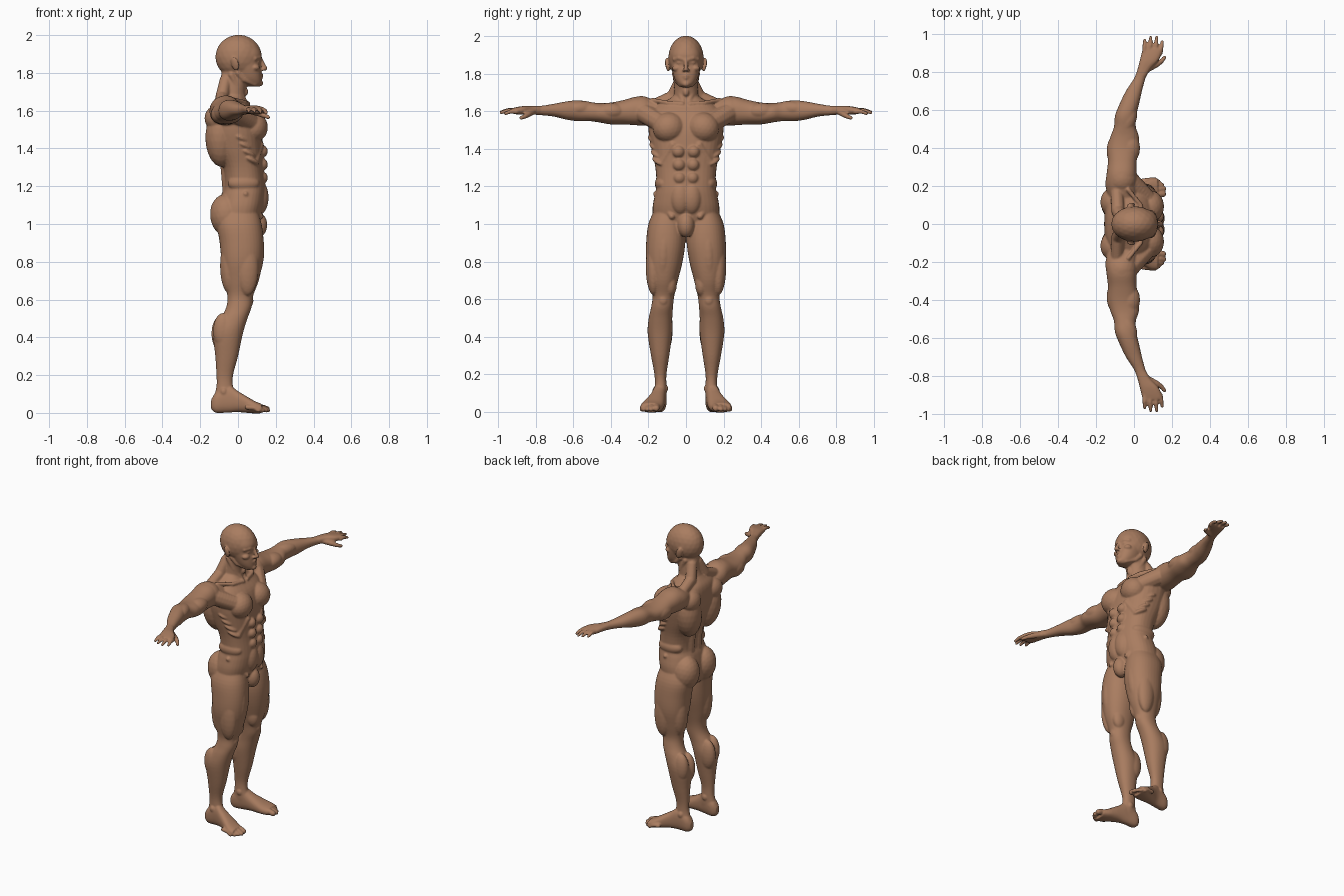
import bpy, bmesh, math
from mathutils import Matrix, Vector, Euler

bm = bmesh.new()
AXES = {'x': (1, 2, 0), 'y': (0, 2, 1), 'z': (0, 1, 2)}   # axes of a, b, t


def catmull(p, q, r, s, u):
    return tuple(0.5 * (2 * b + (c - a) * u + (2 * a - 5 * b + 4 * c - d) * u * u
                        + (3 * b - a - 3 * c + d) * u ** 3) for a, b, c, d in zip(p, q, r, s))


def loft(axis, secs, side=1, power=2.2, n=36, sub=4):
    """Closed tube through sections (t, a0, a1, b0, b1) with rounded outlines."""
    ext = [secs[0]] + secs + [secs[-1]]
    fine = [catmull(*ext[i:i + 4], k / sub) for i in range(len(secs) - 1) for k in range(sub)]
    fine.append(secs[-1])
    ia, ib, it = AXES[axis]
    rings = []
    for t, a0, a1, b0, b1 in fine:
        ring = []
        for k in range(n):
            c, s = math.cos(math.tau * k / n), math.sin(math.tau * k / n)
            co = [0, 0, 0]
            co[ia] = (a0 + a1) / 2 + (a1 - a0) / 2 * math.copysign(abs(c) ** (2 / power), c)
            co[ib] = (b0 + b1) / 2 + (b1 - b0) / 2 * math.copysign(abs(s) ** (2 / power), s)
            co[it] = t
            co[1] *= side
            ring.append(bm.verts.new(co))
        rings.append(ring)
    for r, q in zip(rings, rings[1:]):
        for k in range(n):
            bm.faces.new((r[k], r[(k + 1) % n], q[(k + 1) % n], q[k]))
    bm.faces.new(rings[0])
    bm.faces.new(rings[-1])


def blob(c, r, side=1, rot=(0, 0, 0)):
    """Ellipsoid muscle; rotation in degrees, mirrored with the side."""
    e = Euler((math.radians(rot[0]) * side, math.radians(rot[1]), math.radians(rot[2]) * side))
    m = (Matrix.Translation((c[0], c[1] * side, c[2])) @ e.to_matrix().to_4x4()
         @ Matrix.Diagonal((*r, 1)))
    bmesh.ops.create_icosphere(bm, subdivisions=3, radius=1, matrix=m)


def chain(pts, side=1):
    """Tapering rounded rod through points (x, y, z, r)."""
    for p, q in zip(pts, pts[1:]):
        p, q = Vector(p), Vector(q)
        steps = max(2, int((q - p).length / (0.35 * min(p[3], q[3]))))
        for k in range(steps + 1):
            x, y, z, r = p.lerp(q, k / steps)
            m = Matrix.Translation((x, y * side, z))
            bmesh.ops.create_icosphere(bm, subdivisions=2, radius=r, matrix=m)


# torso and neck
loft('z', [(z, x0, x1, -w, w) for z, x0, x1, w in [
    (0.95, -.09, .08, .09), (1.0, -.11, .11, .165), (1.08, -.105, .135, .178),
    (1.15, -.09, .145, .167), (1.2, -.075, .145, .157), (1.3, -.085, .135, .163),
    (1.4, -.13, .133, .183), (1.5, -.155, .125, .2), (1.58, -.155, .10, .195),
    (1.63, -.145, .06, .16), (1.665, -.12, .035, .09), (1.69, -.1, .03, .06)]], power=2.4)
loft('z', [(z, x0, x1, -w, w) for z, x0, x1, w in [
    (1.6, -.13, .04, .085), (1.66, -.115, .037, .069), (1.72, -.094, .042, .063),
    (1.78, -.09, .06, .062), (1.84, -.08, .05, .06)]])

# head: skull, face, nose, lips, chin
blob((.003, 0, 1.885), (.123, .094, .117))
loft('z', [(z, x0, x1, -w, w) for z, x0, x1, w in [
    (1.727, .06, .112, .022), (1.742, .02, .124, .042), (1.77, -.01, .126, .06),
    (1.81, -.03, .123, .072), (1.855, -.06, .116, .081), (1.9, -.07, .125, .083),
    (1.945, -.06, .105, .07)]], power=2.3)
chain([(.121, 0, 1.872, .010), (.133, 0, 1.845, .011), (.144, 0, 1.823, .0125)])
blob((.116, 0, 1.745), (.018, .022, .016))
blob((.105, 0, .995), (.05, .046, .067))          # groin
blob((.04, 0, 1.70), (.014, .016, .022))          # throat

LEG = [(1.08, -.09, .10, .03, .165), (1.0, -.11, .125, .008, .2), (.9, -.097, .136, .004, .212),
       (.8, -.087, .13, .018, .212), (.7, -.072, .11, .043, .194), (.62, -.056, .08, .062, .178),
       (.56, -.062, .072, .069, .185), (.5, -.092, .05, .073, .198), (.42, -.13, .026, .073, .204),
       (.3, -.12, 0, .089, .186), (.2, -.114, -.026, .104, .168), (.14, -.114, -.026, .104, .166),
       (.08, -.128, -.005, .104, .17), (.03, -.135, 0, .11, .17)]
FOOT = [(-.142, .12, .155, .02, .07), (-.115, .104, .172, 0, .11), (-.05, .106, .178, .002, .145),
        (0, .11, .195, .004, .115), (.05, .115, .22, 0, .085), (.09, .122, .24, -.003, .062),
        (.125, .135, .24, -.002, .048)]
ARM = [(.12, -.13, .02, 1.54, 1.64), (.2, -.15, .012, 1.525, 1.668), (.26, -.145, .014, 1.525, 1.678),
       (.33, -.137, .014, 1.53, 1.66), (.4, -.138, .024, 1.53, 1.646), (.46, -.124, .026, 1.54, 1.643),
       (.51, -.106, .01, 1.547, 1.649), (.57, -.1, .012, 1.547, 1.658), (.63, -.077, .026, 1.554, 1.653),
       (.7, -.043, .042, 1.571, 1.64), (.76, -.004, .058, 1.578, 1.63), (.8, .014, .072, 1.581, 1.627)]
HAND = [(.78, .008, .066, 1.581, 1.628), (.82, .02, .09, 1.583, 1.628), (.86, .03, .128, 1.582, 1.628),
        (.9, .04, .146, 1.583, 1.622), (.925, .047, .15, 1.588, 1.616)]

for s in (1, -1):
    # limbs
    loft('z', LEG, s)
    loft('x', FOOT, s, 2.4)
    loft('y', ARM, s)
    loft('y', HAND, s, 2.6)
    # fingers and thumb
    for x0, x1, tip, z in [(.055, .056, .968, 1.606), (.082, .088, .983, 1.605),
                           (.112, .12, .984, 1.602), (.139, .149, .96, 1.597)]:
        chain([(x0, .9, z, .013), ((x0 + x1) / 2, (.9 + tip) / 2, z + .002, .012),
               (x1, tip, z - .009, .0095)], s)
    chain([(.07, .815, 1.598, .018), (.118, .84, 1.583, .0165), (.145, .858, 1.572, .013),
           (.161, .878, 1.564, .0105)], s)
    # toes
    for x, y, r in [(.152, .158, .018), (.158, .186, .0135), (.147, .206, .0125),
                    (.13, .223, .012), (.108, .236, .0115)]:
        chain([(x - .06, y - .008, .03, r * 1.2), (x - .022, y - .002, .027, r), (x, y, r + .001, r)], s)
    # face: brow, eye, cheek, nostril, lips, ear, jaw
    chain([(.117, .014, 1.876, .010), (.112, .036, 1.883, .011), (.09, .062, 1.876, .011)], s)
    blob((.104, .034, 1.858), (.012, .016, .009), s)
    blob((.09, .048, 1.828), (.026, .026, .018), s, (0, 0, 25))
    blob((.131, .012, 1.818), (.011, .009, .008), s)
    chain([(.129, 0, 1.791, .0065), (.12, .02, 1.786, .005)], s)
    chain([(.127, 0, 1.776, .0075), (.118, .018, 1.781, .005)], s)
    blob((-.016, .098, 1.848), (.022, .011, .038), s, (-12, -10, 25))
    chain([(.0, .06, 1.80, .016), (.03, .052, 1.765, .014), (.09, .028, 1.742, .014)], s)
    # neck cords, upper back slope, collarbone
    chain([(-.035, .056, 1.79, .017), (.0, .045, 1.72, .016), (.038, .014, 1.65, .012)], s)
    chain([(-.065, .03, 1.76, .034), (-.085, .07, 1.675, .036), (-.09, .17, 1.632, .034)], s)
    chain([(.052, .02, 1.638, .013), (.035, .1, 1.645, .012), (-.03, .18, 1.66, .012)], s)
    # chest and shoulder
    blob((.078, .09, 1.512), (.08, .088, .082), s, (-10, 0, -14))
    chain([(.06, .14, 1.54, .052), (-.035, .24, 1.6, .055)], s)
    blob((-.065, .238, 1.605), (.082, .085, .076), s)
    # belly blocks, ribs, flank
    for z, y in ((1.385, .04), (1.315, .037), (1.245, .034)):
        blob((.125, y, z), (.033, .034, .034), s, (0, 0, -10))
    blob((.115, .03, 1.14), (.047, .055, .09), s)
    for k in range(4):
        blob((.075 - .018 * k, .148 + .008 * k, 1.335 + .038 * k), (.045, .026, .015), s, (0, 25, -35))
    chain([(.115, .07, 1.42, .022), (.09, .125, 1.33, .022)], s)
    blob((.03, .122, 1.215), (.085, .044, .045), s)
    chain([(.04, .162, 1.16, .014), (.12, .075, 1.04, .016)], s)
    # back: lats, shoulder blade, spine cords, seat
    blob((-.09, .1, 1.45), (.082, .088, .15), s, (-8, 0, 20))
    blob((-.115, .115, 1.56), (.062, .075, .068), s)
    chain([(-.115, .035, 1.5, .042), (-.06, .037, 1.32, .036), (-.05, .037, 1.18, .034)], s)
    blob((-.058, .088, 1.045), (.09, .087, .115), s, (0, -8, 0))
    # upper arm and forearm muscles
    blob((-.022, .4, 1.6), (.054, .08, .046), s)
    blob((-.098, .385, 1.582), (.046, .085, .05), s)
    blob((-.03, .55, 1.615), (.042, .085, .04), s, (0, 0, -18))
    # thigh, knee, calf, ankle
    blob((.075, .12, .83), (.063, .05, .16), s, (3, 6, 0))
    blob((.05, .172, .77), (.06, .042, .15), s)
    blob((.052, .082, .685), (.045, .034, .07), s)
    blob((-.045, .13, .78), (.05, .055, .15), s)
    blob((.055, .122, .595), (.027, .03, .036), s)
    blob((-.085, .11, .42), (.056, .038, .1), s)
    blob((-.078, .165, .435), (.054, .038, .095), s)
    blob((-.065, .107, .125), (.018, .012, .02), s)
    blob((-.075, .167, .112), (.018, .012, .02), s)

bmesh.ops.recalc_face_normals(bm, faces=bm.faces)
mesh = bpy.data.meshes.new("body")
bm.to_mesh(mesh)
bm.free()
body = bpy.data.objects.new("body", mesh)
bpy.context.collection.objects.link(body)

skin = bpy.data.materials.new("brown skin")
skin.diffuse_color = (0.40, 0.205, 0.118, 1)
mesh.materials.append(skin)

# fuse all parts into one smooth skin
fuse = body.modifiers.new("fuse", 'REMESH')
fuse.mode = 'VOXEL'
fuse.voxel_size = 0.0052
fuse.use_smooth_shade = True
soft = body.modifiers.new("soften", 'SMOOTH')
soft.factor = 0.5
soft.iterations = 5
